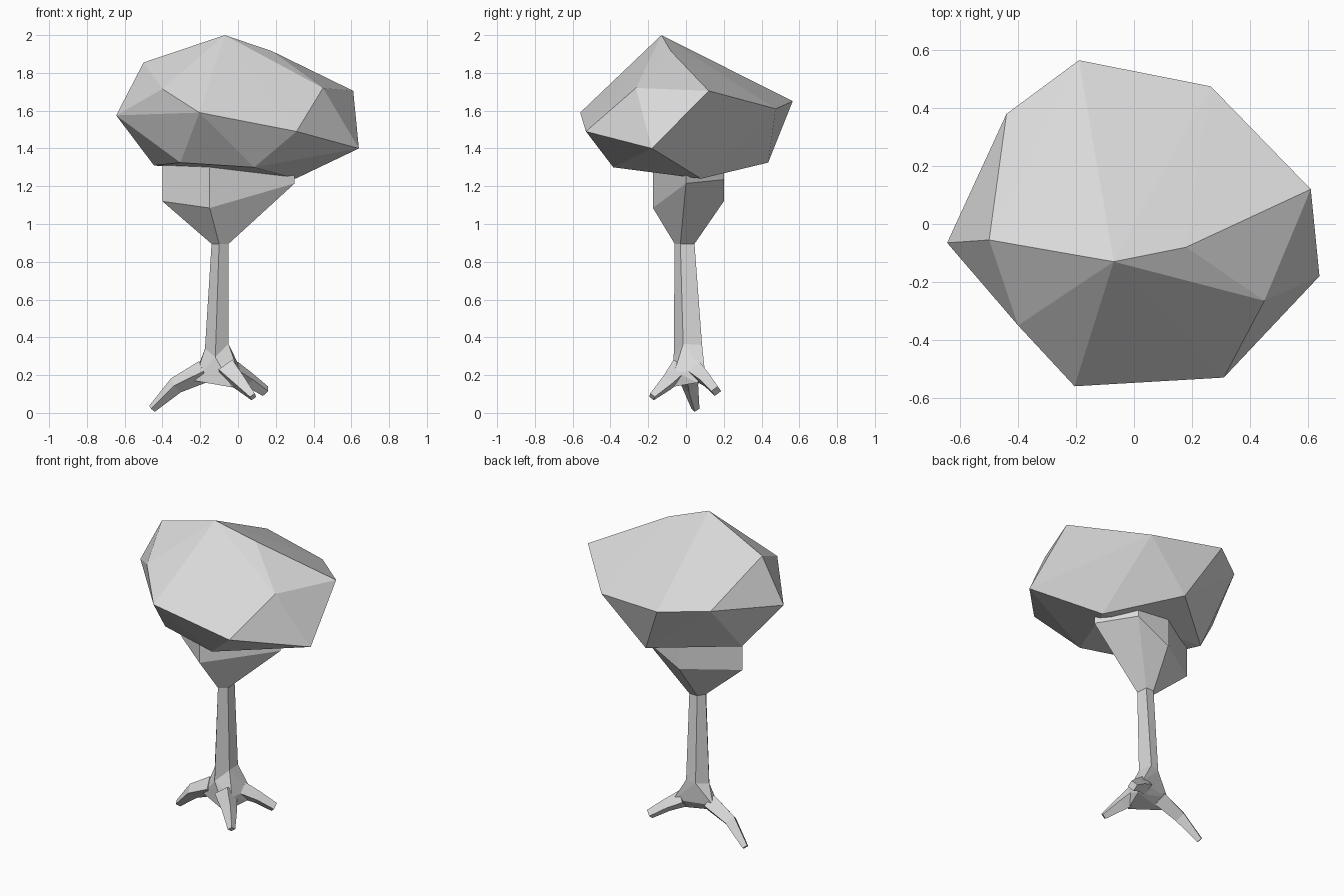
import bpy
import bmesh
import math
from mathutils import Vector

if "Cube" in bpy.data.objects:
    bpy.data.objects.remove(bpy.data.objects["Cube"], do_unlink=True)

# One plain grey for the whole tree
grey = bpy.data.materials.new("plain_grey")
grey.use_nodes = True
colour = (0.7, 0.7, 0.7, 1)
grey.diffuse_color = colour
for node in grey.node_tree.nodes:
    if node.type == 'BSDF_PRINCIPLED':
        node.inputs["Base Color"].default_value = colour


def finish(name, bm):
    bmesh.ops.recalc_face_normals(bm, faces=bm.faces[:])
    mesh = bpy.data.meshes.new(name)
    bm.to_mesh(mesh)
    bm.free()
    mesh.materials.append(grey)
    obj = bpy.data.objects.new(name, mesh)
    bpy.context.collection.objects.link(obj)
    return obj


def hull(name, points):
    """Faceted solid wrapped around a few corner points."""
    bm = bmesh.new()
    for p in points:
        bm.verts.new(p)
    result = bmesh.ops.convex_hull(bm, input=bm.verts[:])
    loose = [v for v in bm.verts if not v.link_faces]
    bmesh.ops.delete(bm, geom=loose, context='VERTS')
    return finish(name, bm)


def loft(name, rings):
    """Skin a list of equal-sized rings and cap both ends."""
    bm = bmesh.new()
    rows = [[bm.verts.new(p) for p in ring] for ring in rings]
    count = len(rows[0])
    for low, high in zip(rows, rows[1:]):
        for i in range(count):
            j = (i + 1) % count
            bm.faces.new((low[i], low[j], high[j], high[i]))
    bm.faces.new(rows[0][::-1])
    bm.faces.new(rows[-1])
    return finish(name, bm)


def root(name, path, radii):
    """Four-sided tapering root along a bent path."""
    path = [Vector(p) for p in path]
    rings = []
    for i, (p, r) in enumerate(zip(path, radii)):
        along = (path[min(i + 1, len(path) - 1)] - path[max(i - 1, 0)]).normalized()
        side = along.cross(Vector((0, 0, 1))).normalized()
        up = side.cross(along)
        rings.append([p + r * (side * math.cos(a) + up * math.sin(a))
                      for a in (k * math.pi / 2 for k in range(4))])
    return loft(name, rings)


# Canopy: top corners, girdle corners, then underside corners
hull("canopy", [
    (-0.07, -0.13, 2.0), (0.18, -0.08, 1.915), (-0.5, -0.055, 1.855),
    (-0.4, -0.35, 1.715), (0.45, -0.265, 1.72), (0.61, 0.12, 1.705),
    (-0.19, 0.565, 1.65), (0.265, 0.475, 1.61), (-0.44, 0.38, 1.65),
    (-0.645, -0.065, 1.575), (-0.205, -0.56, 1.59), (0.31, -0.53, 1.49),
    (0.64, -0.18, 1.4),
    (-0.445, 0.07, 1.31), (-0.305, -0.3, 1.325), (0.085, -0.385, 1.3),
    (0.305, 0.08, 1.24), (-0.02, 0.435, 1.325)])

# Five-sided trunk rings, shared by the crown base and the root hub
trunk_top = [(-0.14, 0.0, 0.895), (-0.1, -0.06, 0.895), (-0.05, -0.03, 0.895),
             (-0.055, 0.045, 0.895), (-0.11, 0.045, 0.895)]
trunk_foot = [(-0.175, 0.015, 0.34), (-0.12, -0.065, 0.295), (-0.05, -0.015, 0.365),
              (-0.06, 0.085, 0.36), (-0.12, 0.075, 0.35)]
loft("trunk", [trunk_foot, trunk_top])

# Flared crown base that carries the canopy
flare = [(-0.4, 0.0, 1.12), (-0.15, -0.175, 1.085), (0.3, 0.0, 1.215),
         (0.135, 0.2, 1.235), (-0.09, 0.2, 1.12)]
rim = [(x, y, 1.36) for x, y, z in flare]
loft("crown_base", [trunk_top, flare, rim])

# Root hub and three bent roots
hull("root_hub", trunk_foot + [
    (-0.23, -0.02, 0.17), (-0.22, 0.04, 0.22), (-0.03, -0.09, 0.135),
    (0.0, -0.06, 0.22), (0.02, 0.06, 0.16), (0.02, 0.1, 0.22)])
root("right_root", [(-0.18, 0.01, 0.22), (-0.33, 0.02, 0.145), (-0.455, 0.05, 0.022)],
     [0.06, 0.045, 0.022])
root("front_root", [(-0.06, -0.04, 0.23), (0.01, -0.1, 0.16), (0.08, -0.18, 0.085)],
     [0.065, 0.045, 0.022])
root("back_root", [(-0.02, 0.06, 0.22), (0.06, 0.11, 0.175), (0.145, 0.16, 0.115)],
     [0.055, 0.04, 0.03])
